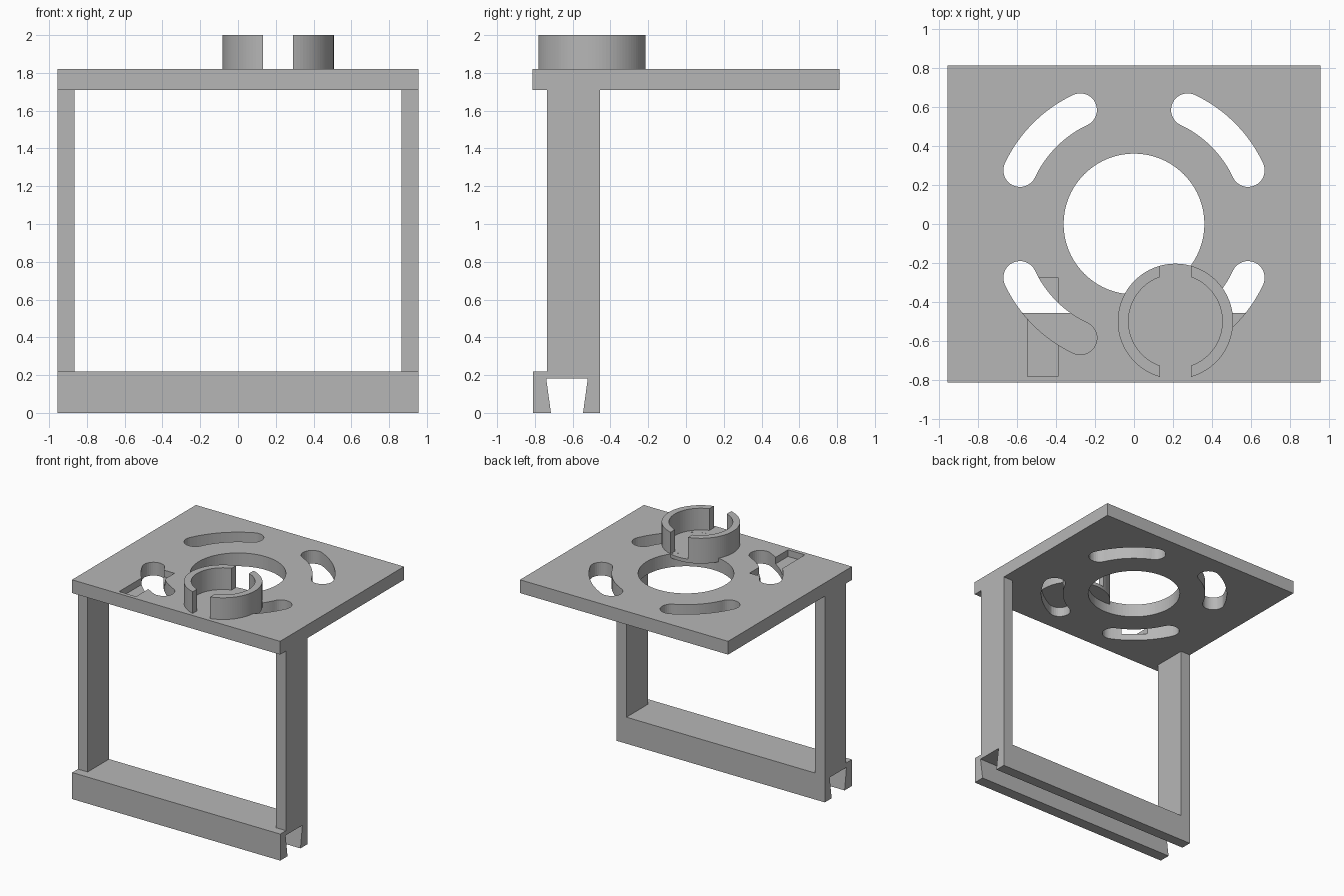
import bpy
import bmesh
from math import sin, cos, asin, pi, radians

cube = bpy.data.objects.get("Cube")
if cube:
    bpy.data.objects.remove(cube, do_unlink=True)

gray = bpy.data.materials.new("plain gray")
gray.use_nodes = True
colour = (0.47, 0.47, 0.47, 1)
gray.diffuse_color = colour
gray.node_tree.nodes["Principled BSDF"].inputs["Base Color"].default_value = colour


def prism(name, profile, low, high, axis="z"):
    """Extrude a 2D profile along z, or a (y, z) profile along x."""
    place = (lambda a, b, t: (a, b, t)) if axis == "z" else (lambda a, b, t: (t, a, b))
    bm = bmesh.new()
    bottom = [bm.verts.new(place(a, b, low)) for a, b in profile]
    top = [bm.verts.new(place(a, b, high)) for a, b in profile]
    bm.faces.new(bottom)
    bm.faces.new(top)
    n = len(profile)
    for i in range(n):
        j = (i + 1) % n
        bm.faces.new((bottom[i], bottom[j], top[j], top[i]))
    bmesh.ops.recalc_face_normals(bm, faces=bm.faces)
    mesh = bpy.data.meshes.new(name)
    bm.to_mesh(mesh)
    bm.free()
    mesh.materials.append(gray)
    obj = bpy.data.objects.new(name, mesh)
    bpy.context.collection.objects.link(obj)
    return obj


def rect(x0, x1, y0, y1):
    return [(x0, y0), (x1, y0), (x1, y1), (x0, y1)]


def arc(cx, cy, r, start, end, steps):
    angles = [start + (end - start) * i / steps for i in range(steps + 1)]
    return [(cx + r * cos(a), cy + r * sin(a)) for a in angles]


def cut(target, cutter):
    cutter.hide_render = True
    mod = target.modifiers.new("cut", "BOOLEAN")
    mod.operation = "DIFFERENCE"
    mod.solver = "EXACT"
    mod.object = cutter
    bpy.context.view_layer.objects.active = target
    bpy.ops.object.modifier_apply(modifier=mod.name)
    bpy.data.objects.remove(cutter, do_unlink=True)


HALF = 0.955
UNDER, TOP = 1.71, 1.82

# Top plate with a round opening
plate = prism("top_plate", rect(-HALF, HALF, -0.812, 0.812), UNDER, TOP)
cut(plate, prism("hole_cutter", arc(0, 0, 0.36, 0, 2 * pi, 96)[:-1], 1.6, 1.9))

# Four curved slots with rounded ends
mid, cap = 0.645, 0.085
for quarter in range(4):
    a0 = quarter * pi / 2 + radians(25.2)
    a1 = quarter * pi / 2 + radians(64.8)
    slot = arc(0, 0, mid + cap, a0, a1, 16)
    slot += arc(mid * cos(a1), mid * sin(a1), cap, a1, a1 + pi, 16)[1:]
    slot += arc(0, 0, mid - cap, a1, a0, 16)[1:]
    slot += arc(mid * cos(a0), mid * sin(a0), cap, a0 + pi, a0 + 2 * pi, 16)[1:-1]
    cut(plate, prism("slot_cutter", slot, 1.6, 1.9))

# Shallow rectangular pocket in the upper face
cut(plate, prism("pocket_cutter", rect(-0.545, -0.39, -0.78, -0.275), 1.765, 1.9))

# Split ring holder: thin floor and two half walls
cx, cy, outer, inner, gap = 0.212, -0.498, 0.295, 0.24, 0.08
prism("holder_floor", arc(cx, cy, outer, 0, 2 * pi, 96)[:-1], 1.79, TOP - 0.0005)
for side, turn in (("left", 0), ("right", pi)):
    ao = pi / 2 - asin(gap / outer)
    ai = pi / 2 - asin(gap / inner)
    wall = arc(cx, cy, outer, turn - ao, turn + ao, 40)
    wall += arc(cx, cy, inner, turn + ai, turn - ai, 40)
    prism(side + "_holder_wall", wall, TOP - 0.001, 2.0)

# Upright legs
for side, x0, x1 in (("left", 0.865, HALF), ("right", -HALF, -0.865)):
    prism(side + "_leg", rect(x0, x1, -0.735, -0.455), 0.22, UNDER)

# Bottom rail with a dovetail channel along its underside
rail = [(-0.81, 0), (-0.715, 0), (-0.74, 0.182), (-0.52, 0.182),
        (-0.545, 0), (-0.455, 0), (-0.455, 0.22), (-0.81, 0.22)]
prism("bottom_rail", rail, -HALF, HALF, axis="x")
